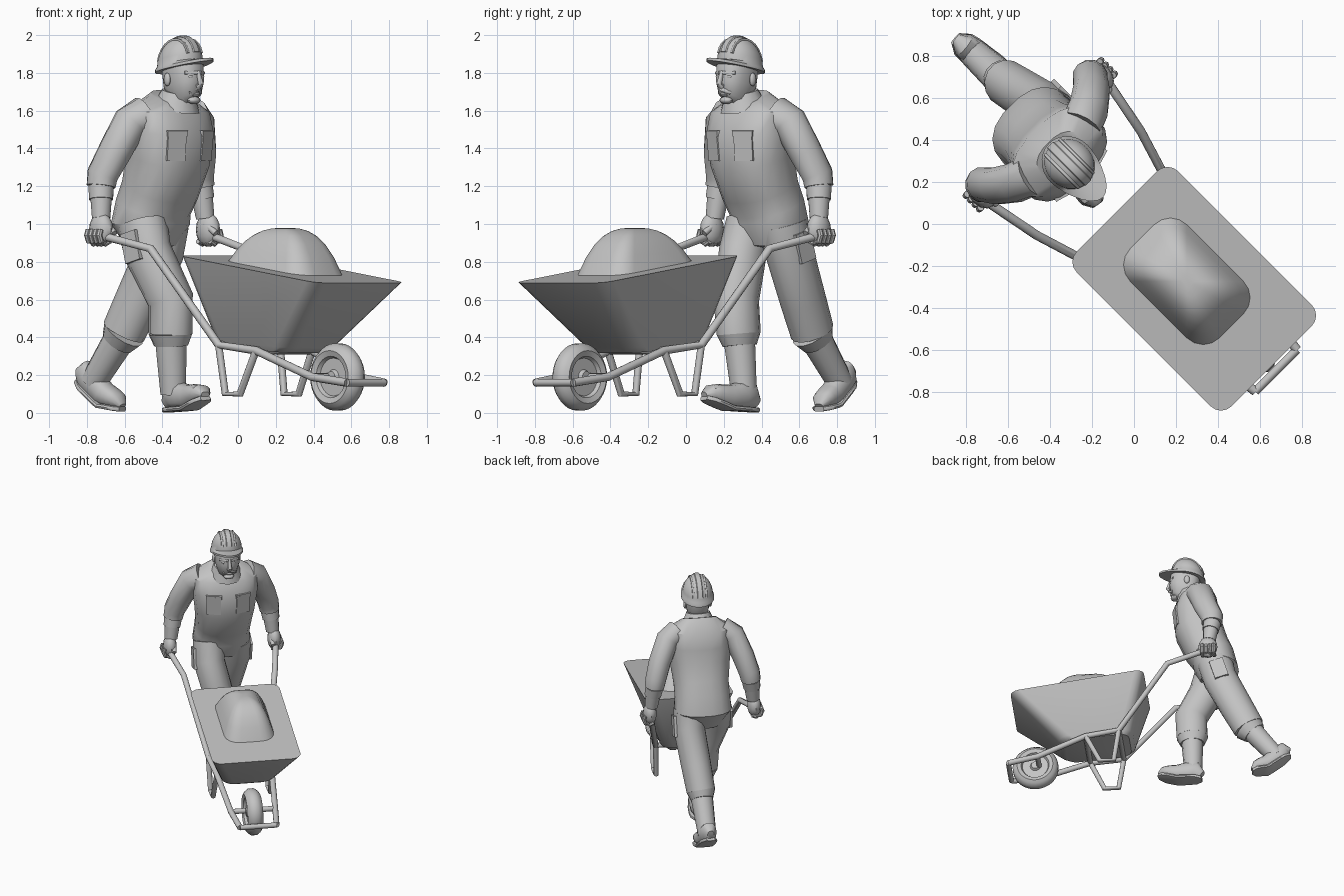
import bpy, bmesh, math
from mathutils import Vector, Matrix

cube = bpy.data.objects.get("Cube")
if cube:
    bpy.data.objects.remove(cube, do_unlink=True)

# Parts are laid out as (forward, left, up), then turned to face the diagonal
TURN = Matrix.Rotation(-math.pi / 4, 4, 'Z') @ Matrix.Translation((0, -0.015, 0))
LEFT = Vector((0, 1, 0))
FORWARD = Vector((1, 0, 0))
SIDES = {"left": 1, "right": -1}
parts = []

grey = bpy.data.materials.new("plain_grey")
grey.use_nodes = True
shade = (0.55, 0.55, 0.55, 1)
grey.diffuse_color = shade
grey.node_tree.nodes["Principled BSDF"].inputs["Base Color"].default_value = shade


def finish(name, bm):
    bmesh.ops.recalc_face_normals(bm, faces=bm.faces)
    bm.transform(TURN)
    mesh = bpy.data.meshes.new(name)
    bm.to_mesh(mesh)
    bm.free()
    mesh.materials.append(grey)
    part = bpy.data.objects.new(name, mesh)
    bpy.context.collection.objects.link(part)
    parts.append(part)


def skin(name, rings):
    """Bridge a stack of equal rings and cap both ends."""
    bm = bmesh.new()
    rows = [[bm.verts.new(point) for point in ring] for ring in rings]
    for lower, upper in zip(rows, rows[1:]):
        for i in range(len(lower)):
            bm.faces.new((lower[i - 1], lower[i], upper[i], upper[i - 1]))
    bm.faces.new(rows[0])
    bm.faces.new(rows[-1])
    finish(name, bm)


def angles(count):
    return [math.tau * k / count for k in range(count)]


def squared(value, power):
    return math.copysign(abs(value) ** (2 / power), value)


def loft(name, rows, sides=14, power=2):
    """Sweep an oval along a path; each row is point, side radius, other radius."""
    path = [Vector(row[0]) for row in rows]
    rings = []
    for i, (point, wide, deep) in enumerate(rows):
        along = (path[min(i + 1, len(path) - 1)] - path[max(i - 1, 0)]).normalized()
        guide = LEFT if abs(along.y) < 0.9 else FORWARD
        across = (guide - along * guide.dot(along)).normalized()
        other = along.cross(across)
        rings.append([path[i] + across * wide * squared(math.cos(a), power)
                      + other * deep * squared(math.sin(a), power) for a in angles(sides)])
    skin(name, rings)


def tube(name, path, start, end=None, sides=12, stretch=1):
    """Round limb whose radius runs evenly from start to end."""
    end = end or start
    radii = [start + (end - start) * i / (len(path) - 1) for i in range(len(path))]
    loft(name, [(point, r, r * stretch) for point, r in zip(path, radii)], sides)


def column(name, rows, sides=18, power=2.4):
    """Upright oval body; each row is forward, up, side radius, depth radius."""
    loft(name, [((f, 0, z), wide, deep) for f, z, wide, deep in rows], sides, power)


def solid(name, place, size, tilt=0, yaw=0, ball=False):
    bm = bmesh.new()
    if ball:
        bmesh.ops.create_uvsphere(bm, u_segments=12, v_segments=8, radius=1)
    else:
        bmesh.ops.create_cube(bm, size=1)
    bm.transform(Matrix.Translation(place) @ Matrix.Rotation(yaw, 4, 'Z')
                 @ Matrix.Rotation(tilt, 4, 'Y') @ Matrix.Diagonal((*size, 1)))
    finish(name, bm)


def mirrored(path, sign):
    return [(f, s * sign, z) for f, s, z in path]


def round_rect(back, front, half, radius, height):
    ring = []
    for quarter in range(4):
        f = front - radius if quarter in (0, 3) else back + radius
        s = half - radius if quarter < 2 else radius - half
        for step in range(5):
            a = math.pi / 2 * (quarter + step / 4)
            x = f + radius * math.cos(a)
            ring.append((x, s + radius * math.sin(a), height(x)))
    return ring


# Barrow tray with its flat fill, and the heap on top
def rim(f):
    return 0.82 - 0.14 * f


def floor(f):
    return 0.36 - 0.08 * f


def bulge(f):
    return floor(f) + 0.03


skin("tray", [round_rect(0.03, 0.53, 0.18, 0.08, floor), round_rect(0, 0.58, 0.2, 0.09, bulge),
              round_rect(-0.1, 0.94, 0.34, 0.07, rim)])
heap = []
for scale in [1 - 0.15 * k for k in range(7)]:
    rise = 1 - scale ** 2.8
    heap.append(round_rect(0.37 - 0.3 * scale, 0.37 + 0.3 * scale, 0.19 * scale, 0.11 * scale,
                           lambda f: rim(f) * (1 - rise) + 0.98 * rise))
skin("heap", heap)

# Barrow frame
rail = [(-0.65, 0.42, 0.95), (-0.29, 0.35, 0.87), (0.1, 0.23, 0.36),
        (0.36, 0.21, 0.33), (0.74, 0.17, 0.19), (0.97, 0.14, 0.16)]
stand = [rail[2], (0.14, 0.22, 0.1), (0.25, 0.22, 0.1), rail[3]]
for word, sign in SIDES.items():
    tube(word + "_rail", mirrored(rail, sign), 0.022)
    tube(word + "_stand", mirrored(stand, sign), 0.02)
for name, (f, s, z) in {"rear_brace": rail[2], "front_brace": rail[3], "axle": rail[4], "front_bar": rail[5]}.items():
    tube(name, [(f, -s, z), (f, s, z)], 0.02)

# Wheel, turned about its axle: hub, recessed disc, rim and stepped tyre
half = [(0.05, 0.03), (0.03, 0.04), (0.03, 0.1), (0.05, 0.11), (0.06, 0.14), (0.045, 0.16), (0.02, 0.178)]
profile = half + [(-s, r) for s, r in reversed(half)]
skin("wheel", [[(0.77 + r * math.cos(a), s - 0.01, 0.19 + r * math.sin(a)) for a in angles(32)] for s, r in profile])

# Torso, neck and collar
column("torso", [(-0.62, 0.87, 0.14, 0.1), (-0.64, 1, 0.22, 0.175), (-0.62, 1.09, 0.21, 0.17), (-0.57, 1.18, 0.21, 0.18),
                 (-0.51, 1.34, 0.23, 0.19), (-0.49, 1.48, 0.25, 0.18), (-0.5, 1.6, 0.25, 0.15), (-0.47, 1.67, 0.13, 0.1)])
tube("neck", [(-0.46, 0, 1.6), (-0.41, 0, 1.74)], 0.075)
tube("collar", [(-0.45, 0, 1.61), (-0.43, 0, 1.7)], 0.13, 0.09)

# Head and face
column("head", [(-0.35, 1.635, 0.03, 0.04), (-0.37, 1.66, 0.065, 0.085), (-0.39, 1.74, 0.09, 0.115),
                (-0.4, 1.83, 0.095, 0.117), (-0.41, 1.9, 0.085, 0.1)])
tube("nose", [(-0.285, 0, 1.81), (-0.262, 0, 1.74), (-0.28, 0, 1.73)], 0.01, 0.02)
tube("moustache", [(-0.31, -0.04, 1.695), (-0.275, 0, 1.715), (-0.31, 0.04, 1.695)], 0.012)
solid("lower_lip", (-0.3, 0, 1.685), (0.02, 0.025, 0.01), ball=True)
solid("chin", (-0.315, 0, 1.655), (0.03, 0.04, 0.02), ball=True)
for word, sign in SIDES.items():
    solid(word + "_ear", (-0.42, 0.095 * sign, 1.765), (0.022, 0.015, 0.035), ball=True)
    solid(word + "_eye", (-0.3, 0.04 * sign, 1.78), (0.015, 0.018, 0.01), ball=True)
    tube(word + "_brow", mirrored([(-0.28, 0.01, 1.8), (-0.315, 0.07, 1.8)], sign), 0.01)

# Hard hat: a tilted brim with a peak, a dome and ridges
LENGTH, WIDTH, HEIGHT = 0.127, 0.115, 0.14


def hat_point(f, s, up):
    return (f - 0.42, s, 1.85 + 0.2 * f + up)


def hat_ring(shrink, grow, up, peak=0):
    return [hat_point((LENGTH * shrink + grow + peak * max(0, math.cos(a))) * math.cos(a),
                      (WIDTH * shrink + grow) * math.sin(a), up) for a in angles(28)]


dome = [math.pi / 2 * k / 7 for k in range(7)]
skin("hard_hat", [hat_ring(0.9, 0, -0.03), hat_ring(1, 0.01, -0.03, 0.09), hat_ring(1, 0.01, -0.015, 0.09)]
     + [hat_ring(math.cos(a), 0, HEIGHT * math.sin(a)) for a in dome])
for name, s, wide in (("middle_ridge", 0, 0.022), ("left_ridge", 0.05, 0.008), ("right_ridge", -0.05, 0.008)):
    k = math.sqrt(1 - (s / WIDTH) ** 2)
    arc = [math.pi * (i + 1) / 12 for i in range(11)]
    loft(name, [(hat_point(LENGTH * k * math.cos(a), s, HEIGHT * k * math.sin(a)), wide, 0.007) for a in arc], 8, 3)

# Sleeves, gauntlets, gripping hands and pockets
sleeve = [(-0.51, 0.17, 1.58), (-0.54, 0.25, 1.54), (-0.59, 0.32, 1.38), (-0.64, 0.36, 1.26), (-0.64, 0.37, 1.2)]
gauntlet = [(-0.64, 0.37, 1.22), (-0.62, 0.39, 1.03)]
thumb = [(-0.6, 0.37, 1), (-0.53, 0.38, 0.95)]
for word, sign in SIDES.items():
    tube(word + "_sleeve", mirrored(sleeve, sign), 0.095, 0.075, stretch=1.1)
    tube(word + "_gauntlet", mirrored(gauntlet, sign), 0.065, 0.05)
    tube(word + "_gauntlet_cuff", mirrored([(-0.64, 0.37, 1.2), (-0.63, 0.38, 1.13)], sign), 0.07, 0.065)
    solid(word + "_hand", (-0.61, 0.4 * sign, 0.97), (0.075, 0.052, 0.09), ball=True)
    tube(word + "_thumb", mirrored(thumb, sign), 0.017)
    for i in range(4):
        curl = [(0.03 * i - 0.66, 0.41 + 0.045 * math.cos(a), 0.94 - 0.045 * math.sin(a))
                for a in (-0.7, 0, 0.8, 1.6, 2.4)]
        tube(f"{word}_finger_{i + 1}", mirrored(curl, sign), 0.016, sides=8)
    solid(word + "_chest_pocket", (-0.342, 0.11 * sign, 1.41), (0.03, 0.11, 0.15), 0.1, 0.28 * sign)
    solid(word + "_pocket_flap", (-0.335, 0.11 * sign, 1.48), (0.03, 0.12, 0.03), 0.1, 0.28 * sign)


# Legs: bloused trouser, boot shaft, foot and sole
def leg(word, hip, thigh, knee, cuff, ankle, heel, ball, toe):
    cuff, ankle, heel, ball, toe = map(Vector, (cuff, ankle, heel, ball, toe))
    tube(word + "_trouser", [hip, thigh, knee, cuff], 0.125, 0.11, 14, 1.12)
    tube(word + "_trouser_cuff", [cuff, cuff.lerp(ankle, 0.2)], 0.11, 0.085, 14, 1.12)
    tube(word + "_boot_shaft", [cuff, ankle], 0.088, 0.07)
    boot, sole = [], []
    for t in [k / 8 for k in range(9)]:
        fullness = 0.4 + 0.6 * math.sqrt(1 - (2 * t - 1) ** 4)
        wide, high = 0.065 * fullness, (0.085 - 0.045 * t) * fullness
        ground = heel.lerp(ball, 2 * t) if t < 0.5 else ball.lerp(toe, 2 * t - 1)
        boot.append((ground + Vector((0, 0, high)), wide, high))
        sole.append((ground, wide + 0.006, 0.014))
    loft(word + "_boot", boot, 12, 2.5)
    loft(word + "_sole", sole, 12, 4)


leg("right", (-0.6, -0.1, 1), (-0.55, -0.11, 0.85), (-0.44, -0.05, 0.6), (-0.45, -0.04, 0.42),
    (-0.46, -0.01, 0.1), (-0.53, 0.01, 0.015), (-0.34, -0.01, 0.025), (-0.19, -0.04, 0.08))
leg("left", (-0.64, 0.1, 1), (-0.68, 0.11, 0.85), (-0.81, 0.08, 0.6), (-0.9, 0.06, 0.43),
    (-1.12, 0.05, 0.16), (-1.22, 0.04, 0.17), (-1.05, 0.06, 0.04), (-0.93, 0.08, 0.02))
solid("left_thigh_pocket", (-0.68, 0.22, 0.88), (0.11, 0.03, 0.16), 0.3)
solid("right_thigh_pocket", (-0.56, -0.22, 0.88), (0.11, 0.03, 0.16), -0.25)

# Smooth shading that keeps hard edges
bpy.ops.object.select_all(action='DESELECT')
for part in parts:
    part.select_set(True)
bpy.context.view_layer.objects.active = parts[0]
bpy.ops.object.shade_smooth_by_angle(angle=math.radians(38))
